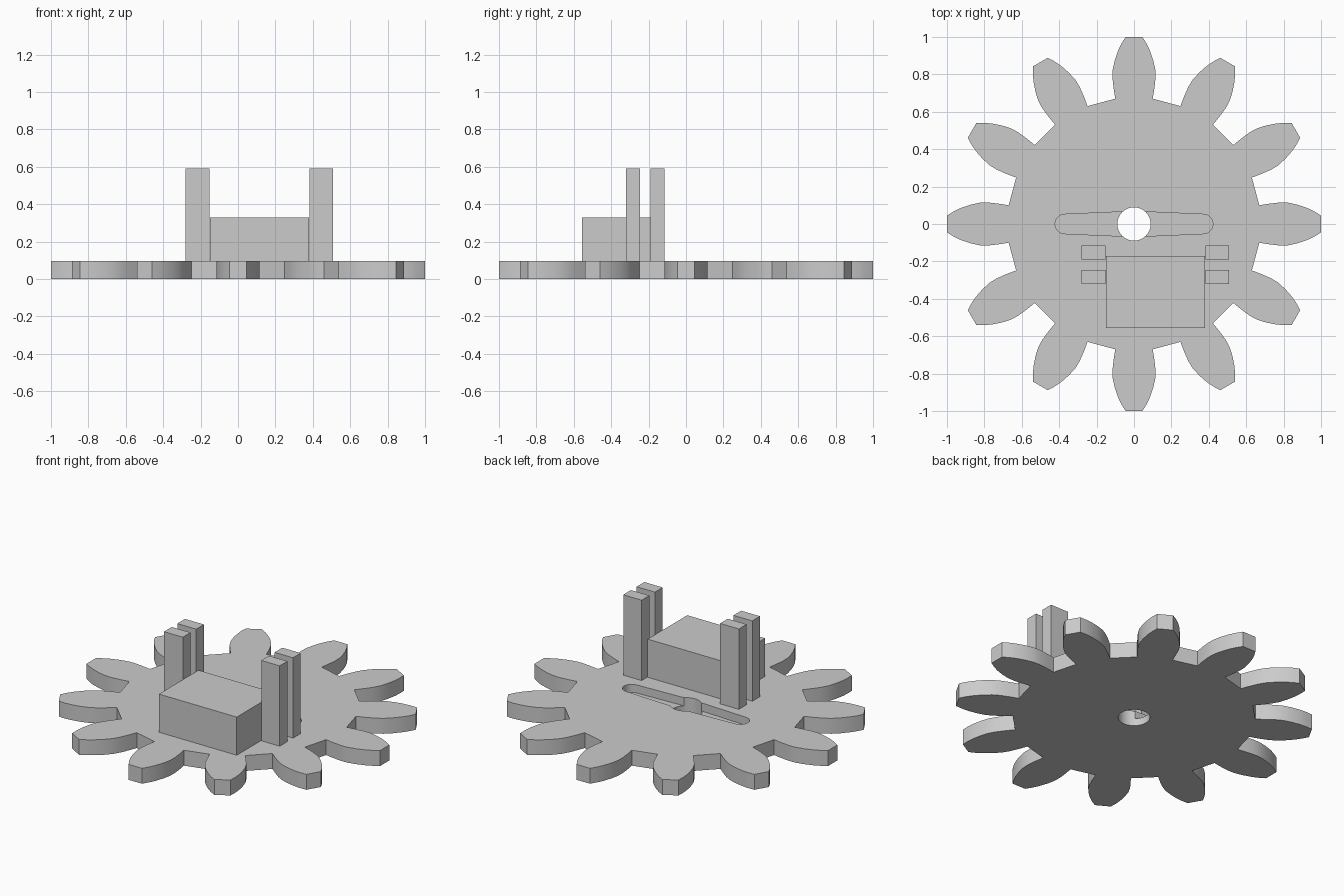
import bpy, bmesh, math
from mathutils import Matrix, Vector

old = bpy.data.objects.get("Cube")
if old:
    bpy.data.objects.remove(old, do_unlink=True)

grey = bpy.data.materials.new("plain grey")
grey.use_nodes = True
colour = (0.6, 0.6, 0.6, 1)
grey.diffuse_color = colour
grey.node_tree.nodes["Principled BSDF"].inputs["Base Color"].default_value = colour

TEETH = 12
THICK = 0.095
SLOT_FLOOR = 0.045


def prism(name, outline, z0, z1):
    """Extrude a counter-clockwise outline from z0 to z1."""
    bm = bmesh.new()
    face = bm.faces.new([bm.verts.new((x, y, z0)) for x, y in outline])
    ext = bmesh.ops.extrude_face_region(bm, geom=[face])
    top = [v for v in ext["geom"] if isinstance(v, bmesh.types.BMVert)]
    bmesh.ops.translate(bm, verts=top, vec=(0, 0, z1 - z0))
    bmesh.ops.recalc_face_normals(bm, faces=bm.faces)
    mesh = bpy.data.meshes.new(name)
    bm.to_mesh(mesh)
    bm.free()
    mesh.materials.append(grey)
    obj = bpy.data.objects.new(name, mesh)
    bpy.context.collection.objects.link(obj)
    return obj


def box(name, x0, x1, y0, y1, z0, z1):
    return prism(name, [(x0, y0), (x1, y0), (x1, y1), (x0, y1)], z0, z1)


def arc(cx, radius, start, end, steps):
    angles = [start + (end - start) * i / steps for i in range(steps + 1)]
    return [(cx + radius * math.cos(a), radius * math.sin(a)) for a in angles]


def activate(obj):
    bpy.ops.object.select_all(action="DESELECT")
    obj.select_set(True)
    bpy.context.view_layer.objects.active = obj


def cut(target, cutter):
    mod = target.modifiers.new("cut", "BOOLEAN")
    mod.operation = "DIFFERENCE"
    mod.solver = "EXACT"
    mod.object = cutter
    activate(target)
    bpy.ops.object.modifier_apply(modifier=mod.name)
    bpy.data.objects.remove(cutter, do_unlink=True)


# Gear wheel: one bulging tooth flank, mirrored and repeated round the centre
flank = [(0.1, 0.67), (0.109, 0.725), (0.115, 0.78), (0.114, 0.825),
         (0.103, 0.875), (0.086, 0.925), (0.068, 0.963), (0.045, 1.0)]
tooth = flank + [(-x, y) for x, y in reversed(flank)]
outline = []
for i in range(TEETH):
    turn = Matrix.Rotation(math.tau * i / TEETH, 2)
    outline += [tuple(turn @ Vector(p)) for p in tooth]
gear = prism("gear_wheel", outline, 0, THICK)

# Blind slot for a two-armed lever, widest at the hub
half = math.pi / 2
slot = arc(0.37, 0.052, -half, half, 12) + [(0.07, 0.065), (-0.07, 0.065)]
slot += arc(-0.37, 0.052, half, 3 * half, 12) + [(-0.07, -0.065), (0.07, -0.065)]
cut(gear, prism("slot_cutter", slot, SLOT_FLOOR, THICK + 0.1))

# Axle hole right through
hole = arc(0, 0.089, 0, math.tau, 40)[:-1]
cut(gear, prism("hole_cutter", hole, -0.1, THICK + 0.1))
activate(gear)
bpy.ops.object.shade_smooth_by_angle(angle=math.radians(25))

# Mounting block
box("mounting_block", -0.15, 0.38, -0.555, -0.17, THICK, 0.33)

# Pairs of upright posts either side of the block
for side, x0, x1 in (("right", -0.28, -0.152), ("left", 0.383, 0.508)):
    for place, y0 in (("front", -0.32), ("back", -0.19)):
        box(f"{side}_{place}_post", x0, x1, y0, y0 + 0.075, THICK, 0.59)
